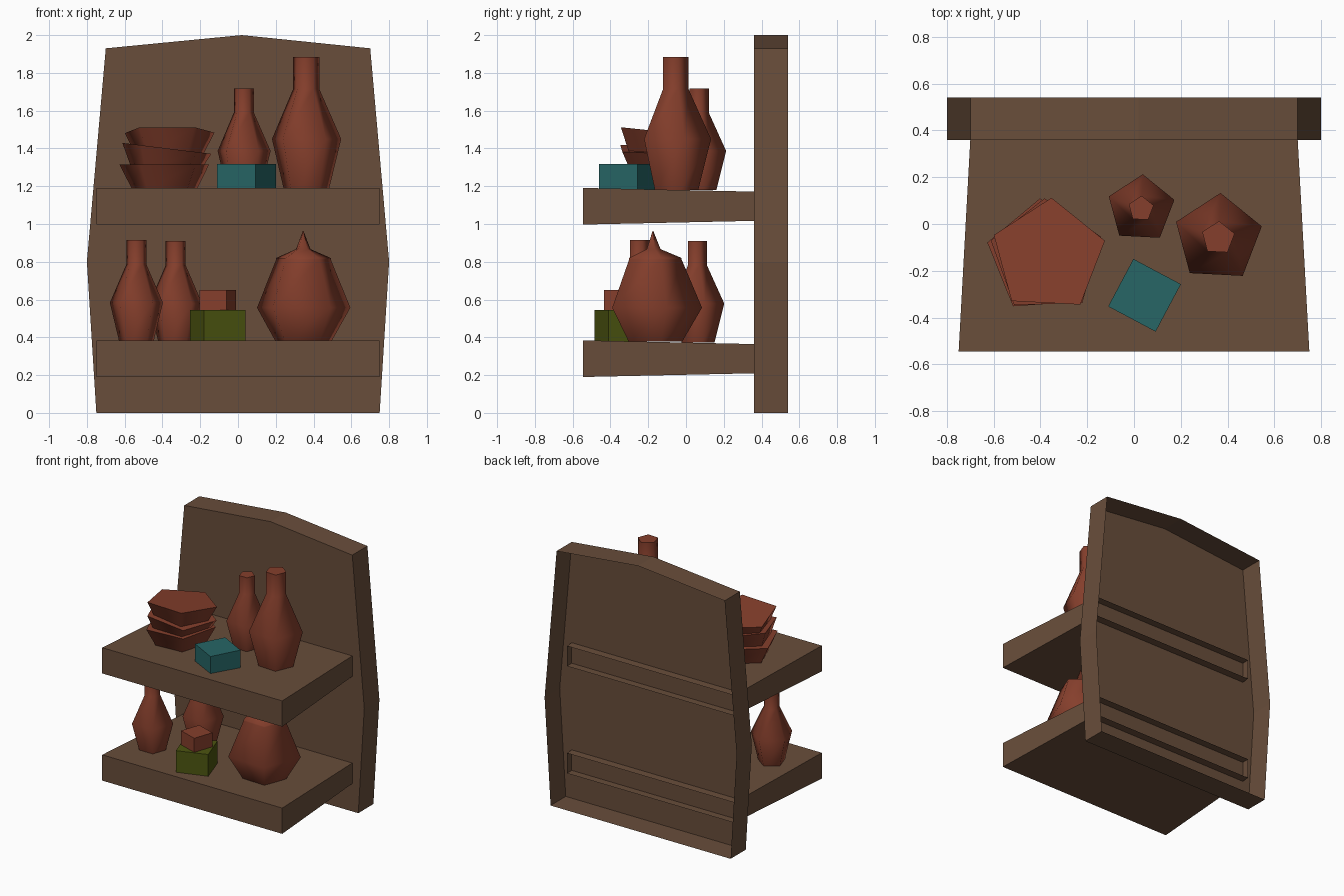
import bpy, bmesh, math
from mathutils import Matrix, Vector

if "Cube" in bpy.data.objects:
    bpy.data.objects.remove(bpy.data.objects["Cube"])


def material(name, rgb):
    m = bpy.data.materials.new(name)
    m.diffuse_color = (*rgb, 1)
    m.use_nodes = True
    m.node_tree.nodes["Principled BSDF"].inputs["Base Color"].default_value = m.diffuse_color
    return m


WOOD = material("brown_wood", (0.14, 0.075, 0.043))
CLAY = material("terracotta", (0.235, 0.049, 0.025))
TEAL = material("teal", (0.02, 0.133, 0.133))
OLIVE = material("olive_green", (0.073, 0.09, 0.005))


def finish(name, bm, mat):
    bmesh.ops.remove_doubles(bm, verts=bm.verts, dist=1e-5)
    mesh = bpy.data.meshes.new(name)
    bm.to_mesh(mesh)
    bm.free()
    mesh.materials.append(mat)
    ob = bpy.data.objects.new(name, mesh)
    bpy.context.collection.objects.link(ob)
    return ob


def loft(name, rings, mat, caps=(True, True), smooth=False):
    """Skin matching rings of points; the end caps stay flat shaded."""
    bm = bmesh.new()
    loops = [[bm.verts.new(p) for p in ring] for ring in rings]
    n = len(loops[0])
    for a, b in zip(loops, loops[1:]):
        for i in range(n):
            j = (i + 1) % n
            bm.faces.new((a[i], a[j], b[j], b[i])).smooth = smooth
    if caps[0]:
        bm.faces.new(loops[0][::-1])
    if caps[1]:
        bm.faces.new(loops[-1])
    return finish(name, bm, mat)


def pot(name, loc, profile, angle=90, scale=1.0, tilt=(0, 0), close_top=True):
    """Five-sided turned pot from (radius, height) pairs."""
    rings = []
    for r, z in profile:
        rings.append([Vector((r * scale * math.cos(math.radians(angle + 72 * k)),
                              r * scale * math.sin(math.radians(angle + 72 * k)),
                              z * scale)) for k in range(5)])
    ob = loft(name, rings, CLAY, (True, close_top), smooth=True)
    ob.location = loc
    ob.rotation_euler = (math.radians(tilt[0]), math.radians(tilt[1]), 0)
    return ob


def box(name, center, size, height, angle, mat):
    bm = bmesh.new()
    bmesh.ops.create_cube(bm, size=1, matrix=Matrix.Diagonal((size, size, height, 1)))
    ob = finish(name, bm, mat)
    ob.location = (center[0], center[1], center[2] + height / 2)
    ob.rotation_euler.z = math.radians(angle)


# back board: hollow shell, open at the rear
outline = [(-0.75, 0), (0.75, 0), (0.8, 0.8), (0.7, 1.93), (0.02, 2.0), (-0.7, 1.93), (-0.8, 0.8)]
loft("back_board", [[(x, y, z) for x, z in reversed(outline)] for y in (0.36, 0.54)],
     WOOD, caps=(True, False))

# tapered shelves, poking through the board with open rear ends
for name, mid in (("lower_shelf", 0.287), ("upper_shelf", 1.094)):
    rings = []
    for y, w, h in ((-0.545, 0.75, 0.097), (0.42, 0.697, 0.076)):
        rings.append([(-w, y, mid + h), (w, y, mid + h), (w, y, mid - h), (-w, y, mid - h)])
    loft(name, rings, WOOD, caps=(True, False))

# vases
vase = [(0.125, 0), (0.193, 0.27), (0.073, 0.535), (0.073, 0.703)]
pot("large_vase", (0.36, -0.06, 1.18), vase, 87)
pot("upper_small_vase", (0.03, 0.065, 1.18), vase, 87, 0.765)
pot("lower_front_vase", (-0.538, -0.25, 0.377), vase, 90, 0.765)
pot("lower_rear_vase", (-0.33, 0.055, 0.372), vase, 90, 0.765)

# stacked bowls
bowl = [(0.18, 0), (0.25, 0.133)]
pot("bottom_bowl", (-0.385, -0.14, 1.182), bowl, 94)
pot("middle_bowl", (-0.39, -0.14, 1.268), bowl, 92, tilt=(0, 7))
pot("top_bowl", (-0.366, -0.15, 1.358), bowl, 87, tilt=(-6, 0))

# lidded jar
jar = [(0.155, 0), (0.26, 0.18), (0.152, 0.435), (0.152, 0.443), (0.04, 0.49), (0.0015, 0.587)]
pot("lidded_jar", (0.345, -0.175, 0.377), jar, 88)

# boxes
box("teal_box", (0.045, -0.305, 1.18), 0.23, 0.137, -28, TEAL)
box("green_box", (-0.1075, -0.338, 0.378), 0.23, 0.167, 19, OLIVE)
box("small_clay_box", (-0.1075, -0.338, 0.545), 0.153, 0.106, -19, CLAY)
